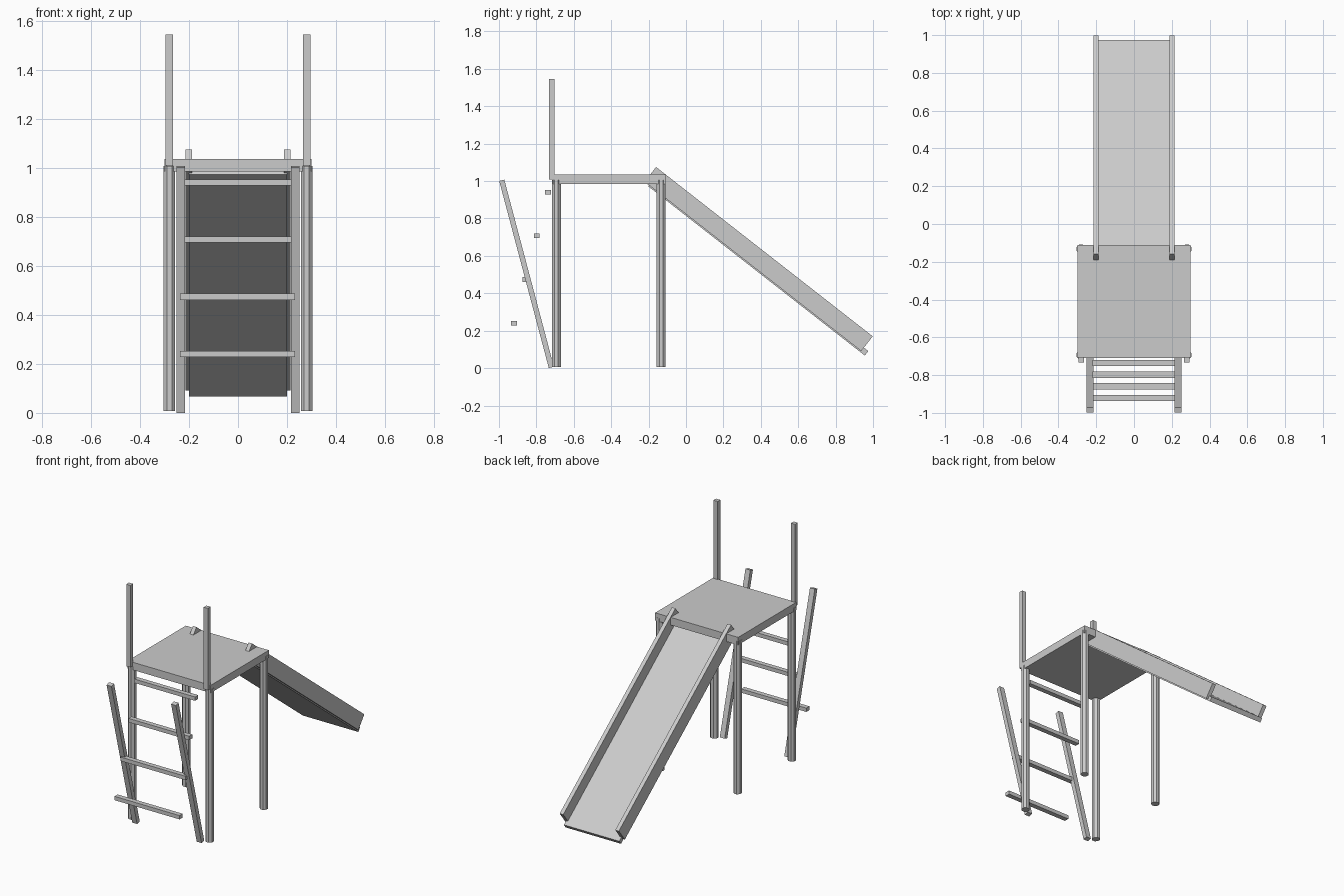
import bpy
from math import radians, sin, cos, atan2, hypot, pi
from mathutils import Matrix

cube = bpy.data.objects.get("Cube")
if cube:
    bpy.data.objects.remove(cube, do_unlink=True)

grey = bpy.data.materials.new("plain grey")
grey.use_nodes = True
colour = (0.6, 0.6, 0.6, 1)
grey.diffuse_color = colour
grey.node_tree.nodes["Principled BSDF"].inputs["Base Color"].default_value = colour


def finish(name):
    obj = bpy.context.object
    obj.name = name
    obj.data.materials.append(grey)
    return obj


def box(name, centre, size, tilt=0):
    """Box of the given size, turned about the x axis."""
    bpy.ops.mesh.primitive_cube_add(size=1, location=centre, rotation=(tilt, 0, 0))
    obj = finish(name)
    obj.data.transform(Matrix.Diagonal((*size, 1)))
    return obj


def leg(name, x, y):
    bpy.ops.mesh.primitive_cylinder_add(vertices=8, radius=0.026, depth=1.0,
                                        location=(x, y, 0.507), rotation=(0, 0, pi / 8))
    return finish(name)


# Platform
box("platform", (0, -0.41, 1.01), (0.6, 0.6, 0.05))

# Slide: positions are measured along and below the top edge of the side rails
slope = radians(38)
length = 1.47


def on_slide(x, along, below):
    return (x, -0.16 + along * cos(slope) - below * sin(slope),
            1.075 - along * sin(slope) - below * cos(slope))


box("slide_bed", on_slide(0, length / 2 + 0.03, 0.092), (0.4, length, 0.03), -slope)

# Ladder rails lean outward towards the top
foot, head = (-0.72, 0.004), (-0.985, 1.004)
dy, dz = head[0] - foot[0], head[1] - foot[1]

for side, s in (("left", 1), ("right", -1)):
    leg("front_leg_" + side, s * 0.28, -0.693)
    leg("back_leg_" + side, s * 0.28, -0.133)
    box("hand_post_" + side, (s * 0.28, -0.718, 1.277), (0.03, 0.028, 0.535))
    box("slide_rail_" + side, on_slide(s * 0.201, length / 2, 0.05),
        (0.026, length, 0.1), -slope)
    box("ladder_rail_" + side, (s * 0.233, (foot[0] + head[0]) / 2, (foot[1] + head[1]) / 2),
        (0.035, 0.028, hypot(dy, dz)), atan2(-dy, dz))

# Ladder rungs, the lower pair a little wider
for i in range(4):
    half = 0.235 if i < 2 else 0.219
    box(f"ladder_rung_{i + 1}", (-0.002, -0.92 + 0.061 * i, 0.24 + 0.2335 * i),
        (half * 2, 0.032, 0.025))
